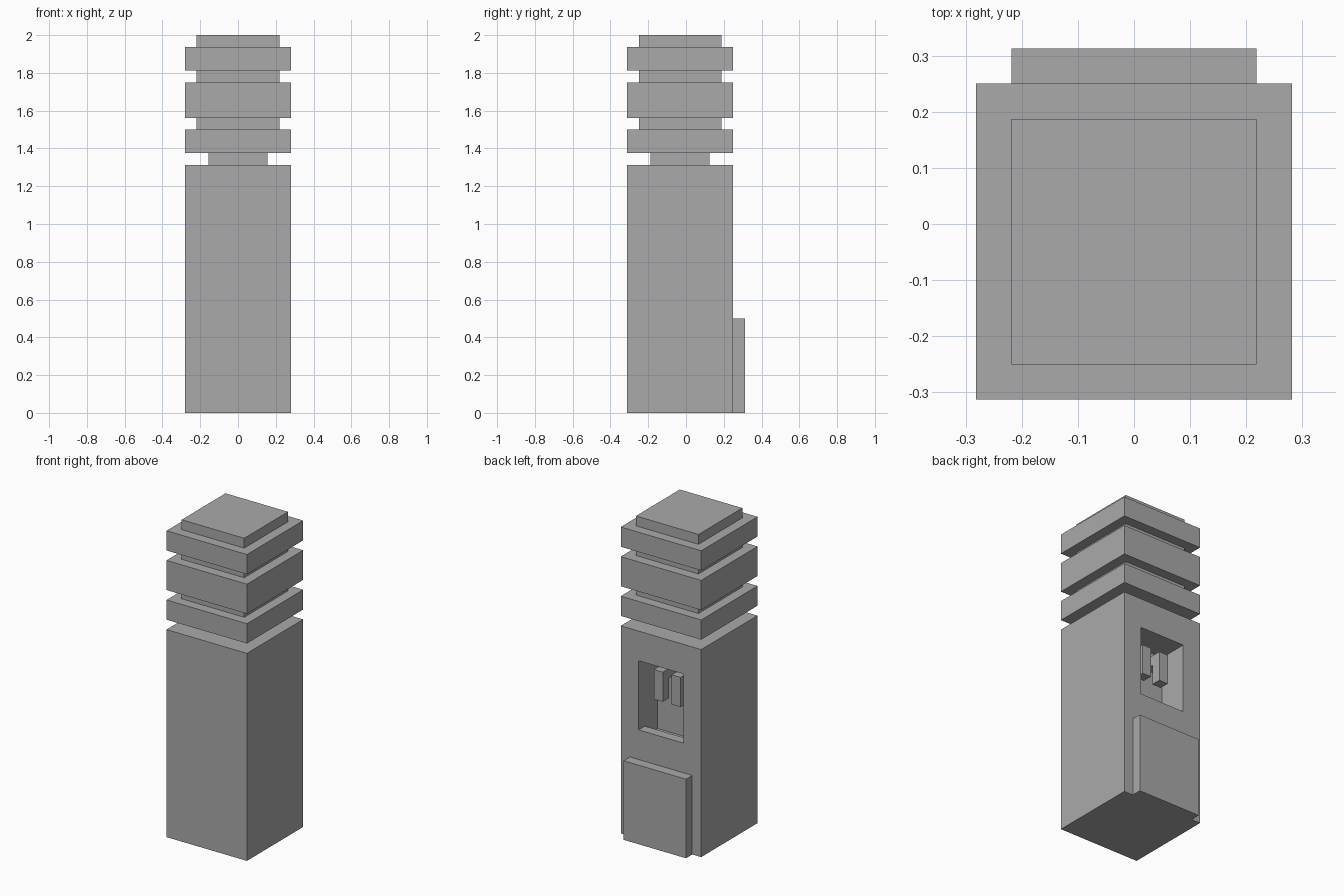
import bpy
import bmesh

cube = bpy.data.objects.get("Cube")
if cube:
    bpy.data.objects.remove(cube, do_unlink=True)

U = 1 / 16  # everything sits on a sixteenth grid

grey = bpy.data.materials.new("plain grey")
grey.use_nodes = True
colour = (0.4, 0.4, 0.4, 1)
grey.diffuse_color = colour
grey.node_tree.nodes["Principled BSDF"].inputs["Base Color"].default_value = colour


def prism(name, profile, x0, x1):
    """Extrude a (y, z) profile from x0 to x1, in grid units."""
    bm = bmesh.new()
    face = bm.faces.new([bm.verts.new((x0 * U, y * U, z * U)) for y, z in profile])
    side = bmesh.ops.extrude_face_region(bm, geom=[face])["geom"]
    moved = [v for v in side if isinstance(v, bmesh.types.BMVert)]
    bmesh.ops.translate(bm, verts=moved, vec=((x1 - x0) * U, 0, 0))
    bmesh.ops.recalc_face_normals(bm, faces=bm.faces)
    mesh = bpy.data.meshes.new(name)
    bm.to_mesh(mesh)
    bm.free()
    mesh.materials.append(grey)
    obj = bpy.data.objects.new(name, mesh)
    bpy.context.collection.objects.link(obj)
    return obj


def box(name, x0, x1, y0, y1, z0, z1):
    return prism(name, [(y0, z0), (y1, z0), (y1, z1), (y0, z1)], x0, x1)


# Post with a recess in the back, its floor sunk behind a lip
post = box("post", -4.5, 4.5, -5, 4, 0, 21)
cutter = prism("recess_cutter",
               [(1, 10), (3, 10), (3, 11), (5, 11), (5, 18), (1, 18)], -2.5, 2.5)
cutter.hide_render = True
cut = post.modifiers.new("recess", "BOOLEAN")
cut.operation = "DIFFERENCE"
cut.solver = "EXACT"
cut.object = cutter
bpy.context.view_layer.objects.active = post
bpy.ops.object.modifier_apply(modifier=cut.name)
bpy.data.objects.remove(cutter, do_unlink=True)

# Two hanging grips, each on a short bracket from the recess wall
for side, x in (("left", 0.5), ("right", -1.5)):
    prism(side + "_grip",
          [(1, 16), (2, 16), (2, 14), (3, 14), (3, 17), (1, 17)], x, x + 1)

# Low panel on the back
box("back_panel", -3.5, 3.5, 4, 5, 0, 8)

# Stacked head: wide slabs with narrower spacers between
layers = [
    ("neck", 2.5, 21, 22),
    ("lower_slab", 4.5, 22, 24),
    ("lower_spacer", 3.5, 24, 25),
    ("middle_slab", 4.5, 25, 28),
    ("upper_spacer", 3.5, 28, 29),
    ("upper_slab", 4.5, 29, 31),
    ("cap", 3.5, 31, 32),
]
for name, half, z0, z1 in layers:
    box(name, -half, half, -half - 0.5, half - 0.5, z0, z1)
